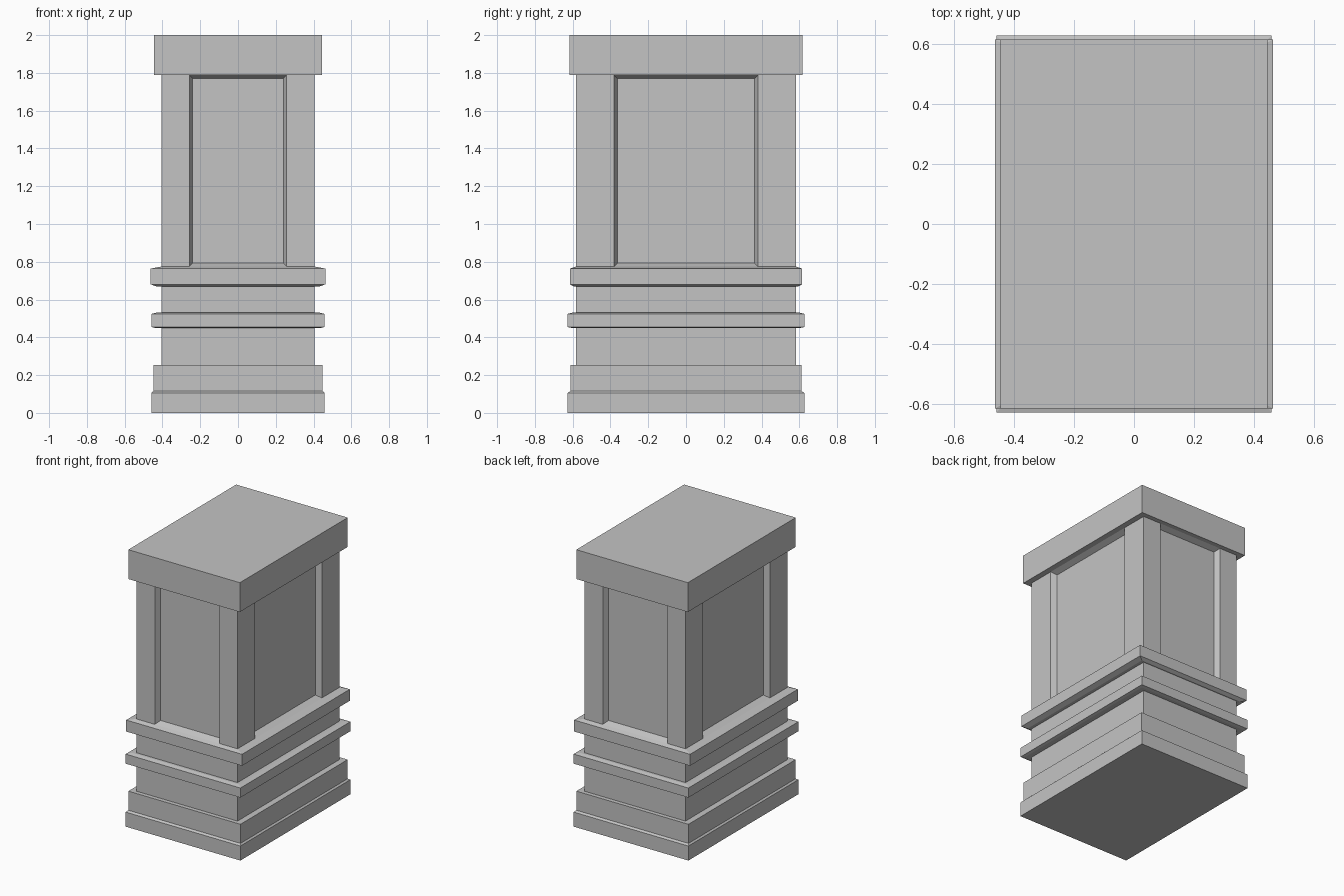
import bpy, bmesh
from mathutils import Vector

cube = bpy.data.objects.get("Cube")
if cube:
    bpy.data.objects.remove(cube, do_unlink=True)

stone = bpy.data.materials.new("grey_stone")
stone.use_nodes = True
stone.diffuse_color = (0.55, 0.55, 0.55, 1)
stone.node_tree.nodes["Principled BSDF"].inputs["Base Color"].default_value = (0.55, 0.55, 0.55, 1)

SHAFT = (0.404, 0.582)      # half width and half depth of the shaft
FOOT, TOP = 0.775, 1.788    # height range of the panelled shaft


def finish(bm, name):
    bmesh.ops.remove_doubles(bm, verts=bm.verts, dist=0.0001)
    bmesh.ops.recalc_face_normals(bm, faces=bm.faces)
    mesh = bpy.data.meshes.new(name)
    bm.to_mesh(mesh)
    bm.free()
    mesh.materials.append(stone)
    obj = bpy.data.objects.new(name, mesh)
    bpy.context.collection.objects.link(obj)
    return obj


def stack(name, rings):
    """Closed loft through rectangles given as (half x, half y, z)."""
    bm = bmesh.new()
    loops = [[bm.verts.new((sx * hx, sy * hy, z))
              for sx, sy in ((-1, -1), (1, -1), (1, 1), (-1, 1))]
             for hx, hy, z in rings]
    bm.faces.new(loops[0])
    bm.faces.new(loops[-1])
    for a, b in zip(loops, loops[1:]):
        for i in range(4):
            j = (i + 1) % 4
            bm.faces.new((a[i], a[j], b[j], b[i]))
    return finish(bm, name)


# Stepped base with its mouldings
stack("base_foot", [(0.459, 0.628, 0), (0.459, 0.628, 0.105), (0.448, 0.612, 0.115)])
stack("base_block", [(0.448, 0.612, 0.115), (0.448, 0.612, 0.253)])
stack("lower_neck", [(*SHAFT, 0.253), (*SHAFT, 0.45)])
stack("lower_moulding", [(0.44, 0.606, 0.45), (0.459, 0.628, 0.455),
                         (0.459, 0.628, 0.524), (0.43, 0.6, 0.531)])
stack("upper_neck", [(*SHAFT, 0.531), (*SHAFT, 0.67)])
stack("upper_moulding", [(0.428, 0.592, 0.668), (0.463, 0.615, 0.681),
                         (0.463, 0.615, 0.764), (*SHAFT, FOOT)])


# Shaft: each side has two corner pilasters and a recessed, bevelled panel
def panelled_side(bm, out, across, dist, half, opening, depth=0.04, bevel=0.018):
    def point(u, z, inset=0):
        return bm.verts.new(out * (dist - inset) + across * u + Vector((0, 0, z)))

    def rect(u0, u1, z0, z1, inset=0):
        return [point(u, z, inset) for u, z in ((u0, z0), (u1, z0), (u1, z1), (u0, z1))]

    bm.faces.new(rect(-half, -opening, FOOT, TOP))
    bm.faces.new(rect(opening, half, FOOT, TOP))
    rim = rect(-opening, opening, FOOT, TOP)
    panel = rect(-opening + bevel, opening - bevel, FOOT + bevel, TOP - bevel, depth)
    bm.faces.new(panel)
    for i in range(4):
        j = (i + 1) % 4
        bm.faces.new((rim[i], rim[j], panel[j], panel[i]))


bm = bmesh.new()
for s in (-1, 1):
    panelled_side(bm, Vector((0, s, 0)), Vector((-s, 0, 0)), SHAFT[1], SHAFT[0], 0.258)
    panelled_side(bm, Vector((s, 0, 0)), Vector((0, s, 0)), SHAFT[0], SHAFT[1], 0.381)
finish(bm, "panelled_shaft")

# Cap slab
stack("cap_slab", [(0.446, 0.616, TOP), (0.446, 0.616, 2)])
